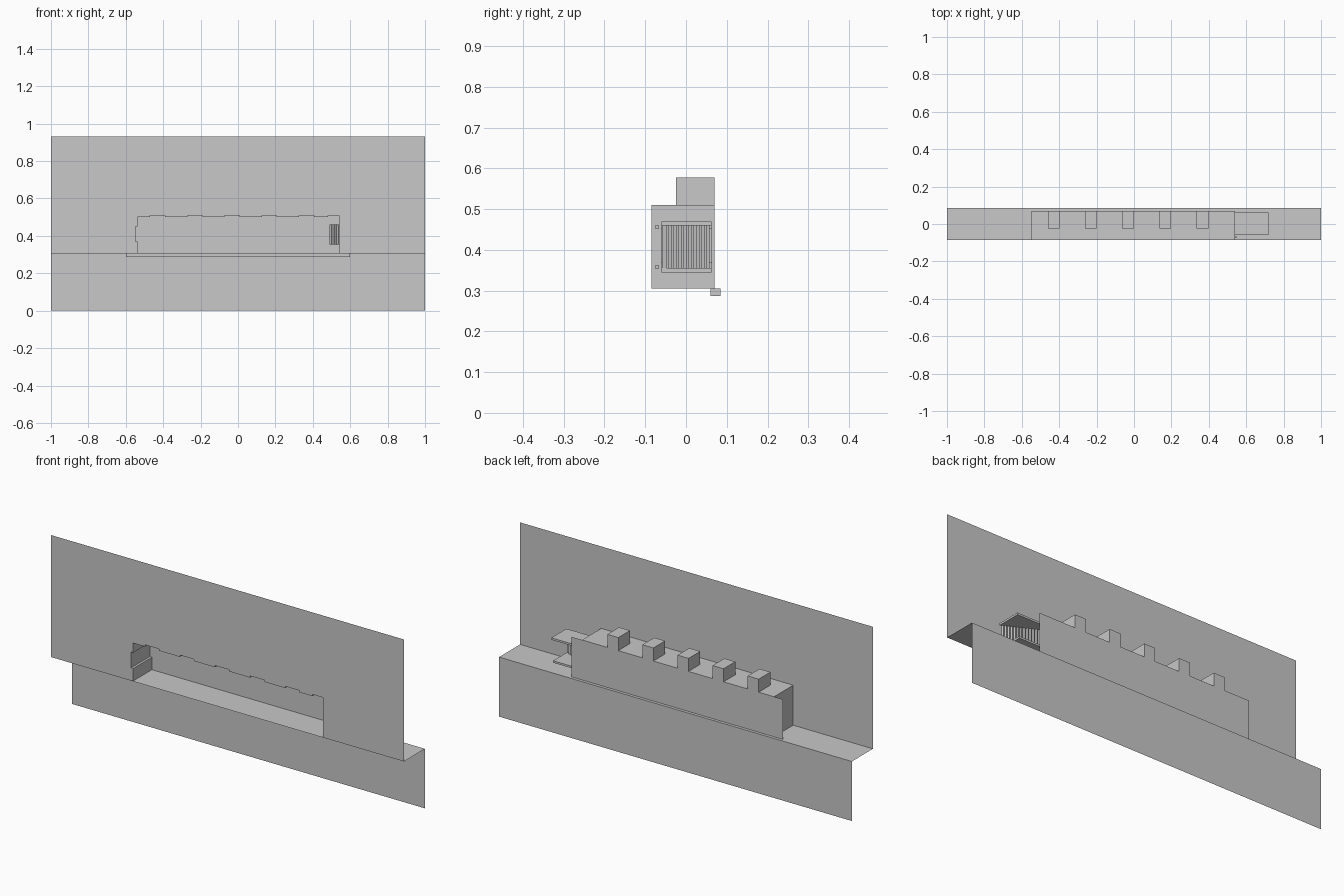
import bpy
import bmesh
from mathutils import Vector

cube = bpy.data.objects.get("Cube")
if cube:
    bpy.data.objects.remove(cube)

grey = bpy.data.materials.new("plain grey")
grey.use_nodes = True
colour = (0.58, 0.58, 0.58, 1)
grey.diffuse_color = colour
grey.node_tree.nodes["Principled BSDF"].inputs["Base Color"].default_value = colour


def finish(name, bm):
    mesh = bpy.data.meshes.new(name)
    bm.to_mesh(mesh)
    bm.free()
    mesh.materials.append(grey)
    obj = bpy.data.objects.new(name, mesh)
    bpy.context.collection.objects.link(obj)
    return obj


def sheet(name, axis, at, us, vs, holes=(), flip=False):
    """Thin sheet across one axis, divided at us and vs, leaving out hole cells."""
    bm = bmesh.new()

    def point(u, v):
        p = [u, v]
        p.insert(axis, at)
        return bm.verts.new(p)

    grid = [[point(u, v) for v in vs] for u in us]
    for i in range(len(us) - 1):
        for j in range(len(vs) - 1):
            if (i, j) not in holes:
                loop = [grid[i][j], grid[i + 1][j], grid[i + 1][j + 1], grid[i][j + 1]]
                bm.faces.new(loop[::-1] if flip else loop)
    return finish(name, bm)


def box(name, low, high, open_bottom=False):
    bm = bmesh.new()
    bmesh.ops.create_cube(bm, size=1)
    low, high = Vector(low), Vector(high)
    for v in bm.verts:
        v.co = [low[k] + (v.co[k] + 0.5) * (high[k] - low[k]) for k in range(3)]
    if open_bottom:
        bm.normal_update()
        bmesh.ops.delete(bm, geom=[f for f in bm.faces if f.normal.z < -0.5], context="FACES")
    return finish(name, bm)


FRONT, REAR, BACK = -0.085, 0.085, 0.07
FLOOR, ROOF, TOP = 0.305, 0.51, 0.93
LEFT, RIGHT = 0.54, -0.548
shafts = [-0.43 + 0.199 * i for i in range(5)]
HALF = 0.031

# Main walls and floor
sheet("upper_wall", 1, FRONT, [-1, RIGHT, LEFT, 1], [FLOOR, ROOF, TOP], {(1, 0)})
sheet("lower_wall", 1, REAR, [-1, 1], [0, FLOOR], flip=True)
sheet("floor", 2, FLOOR, [-1, 1], [FRONT, REAR])
box("rear_ledge", (-0.6, 0.06, 0.287), (0.6, REAR, FLOOR))

# Recess behind the opening
sheet("recess_back", 1, BACK, [-0.6, 0.6], [FLOOR, ROOF], flip=True)
sheet("recess_right_end", 0, RIGHT, [FRONT, BACK], [FLOOR, ROOF], flip=True)
sheet("recess_left_end", 0, LEFT, [FRONT, -0.06, 0.062, BACK],
      [FLOOR, 0.355, 0.46, ROOF], {(1, 1)})
edges = [RIGHT] + [s + side for s in shafts for side in (-HALF, HALF)] + [LEFT]
sheet("recess_roof", 2, ROOF, edges, [FRONT, -0.025, BACK],
      {(2 * i + 1, 1) for i in range(len(shafts))})

# Shafts on the roof, and ceiling panels between them
for i, s in enumerate(shafts):
    box(f"roof_shaft_{i + 1}", (s - HALF, -0.025, ROOF), (s + HALF, BACK, 0.577), True)
stops = [RIGHT] + [s + side for s in shafts for side in (-0.04, 0.04)] + [LEFT - 0.06]
for i in range(0, len(stops), 2):
    box(f"ceiling_panel_{i // 2 + 1}", (stops[i], FRONT + 0.002, ROOF - 0.01),
        (stops[i + 1], BACK - 0.002, ROOF - 0.001))

# Lining on the right end, above and below its window
for name, low, high in (("lower", FLOOR, 0.37), ("upper", 0.45, ROOF - 0.01)):
    box(f"{name}_end_lining", (RIGHT, FRONT + 0.002, low + 0.001),
        (RIGHT + 0.012, BACK - 0.002, high))

# Side niche with its pleated screen
box("niche_top", (LEFT, -0.06, 0.46), (0.72, 0.062, 0.47))
box("niche_bottom", (LEFT, -0.06, 0.345), (0.71, 0.062, 0.355))
start, end = Vector((0.712, -0.055, 0)), Vector((0.492, 0.057, 0))
across = (end - start).cross(Vector((0, 0, 1))).normalized()
pleats = 36
bm = bmesh.new()
last = None
for i in range(pleats + 1):
    p = start.lerp(end, i / pleats) + across * (0.004 if i % 2 else -0.004)
    pair = [bm.verts.new((p.x, p.y, z)) for z in (0.355, 0.46)]
    if last:
        bm.faces.new((last[0], pair[0], pair[1], last[1]))
    last = pair
finish("pleated_screen", bm)

# Small catches beside the niche
for i, z in enumerate((0.358, 0.456)):
    box(f"niche_catch_{i + 1}", (LEFT, -0.076, z - 0.004), (LEFT + 0.008, -0.066, z + 0.004))
